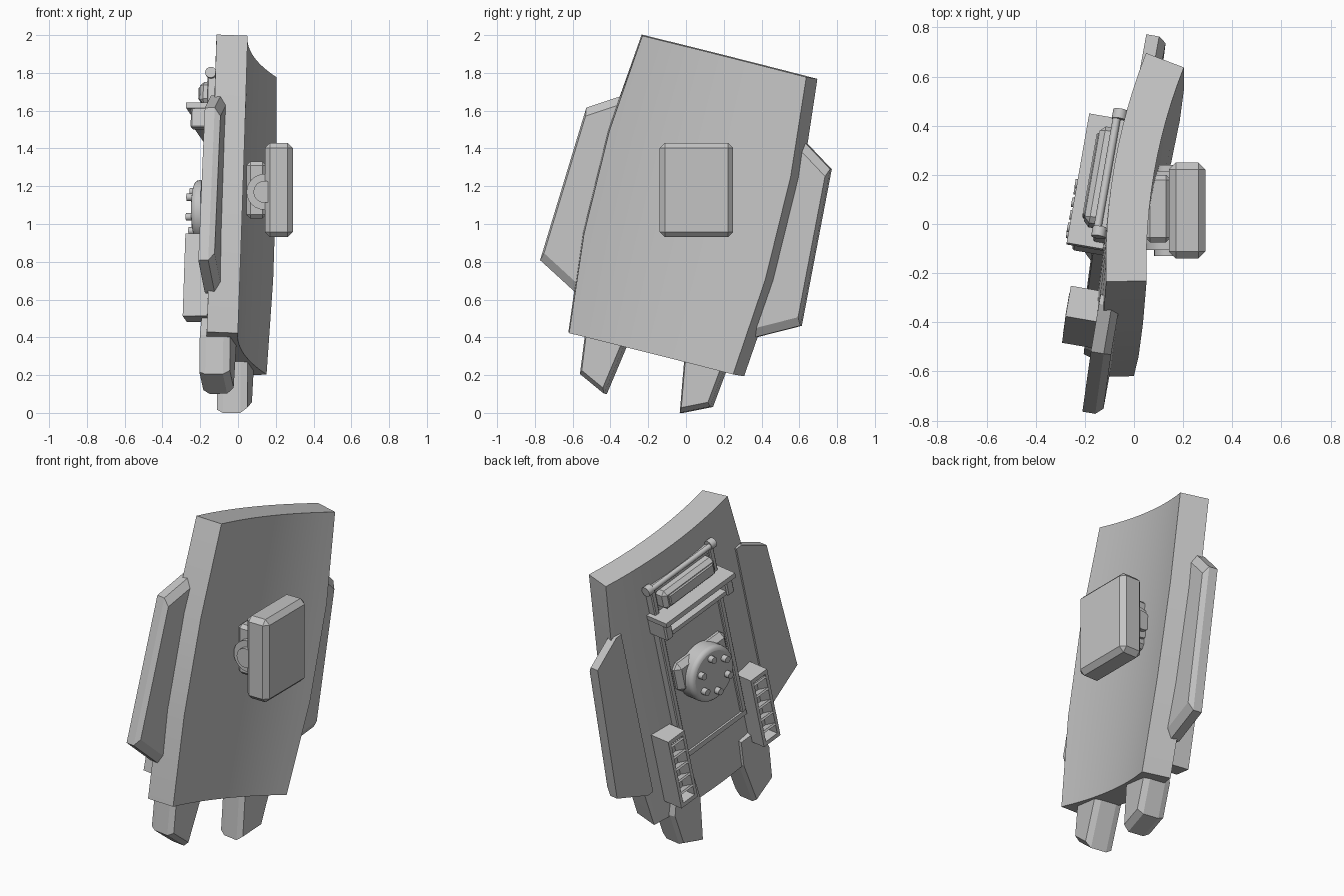
import bpy, bmesh, math
from mathutils import Matrix, Vector

cube = bpy.data.objects.get("Cube")
if cube:
    bpy.data.objects.remove(cube, do_unlink=True)

grey = bpy.data.materials.new("plain grey")
grey.use_nodes = True
grey.diffuse_color = (0.55, 0.55, 0.55, 1)
grey.node_tree.nodes["Principled BSDF"].inputs["Base Color"].default_value = (0.55, 0.55, 0.55, 1)

# Tilted frame of the plate: local x = across, y = outward, z = up
up = Vector((0.032, 0.239, 0.970)).normalized()
out = up.cross(Vector((0.167, 0.955, -0.248))).normalized()
across = out.cross(up)
TILT = Matrix((across, out, up)).transposed().to_4x4()
TILT.translation = (0.101, 0.009, 1.10)
WORLD = Matrix()


def finish(name, bm, frame=TILT, bevel=0, segments=1, smooth=False):
    bmesh.ops.recalc_face_normals(bm, faces=bm.faces)
    mesh = bpy.data.meshes.new(name)
    bm.to_mesh(mesh)
    bm.free()
    mesh.materials.append(grey)
    obj = bpy.data.objects.new(name, mesh)
    bpy.context.collection.objects.link(obj)
    obj.matrix_world = frame
    if bevel:
        mod = obj.modifiers.new("Bevel", "BEVEL")
        mod.width, mod.segments = bevel, segments
        mod.limit_method = "ANGLE"
    if smooth:
        bpy.ops.object.select_all(action="DESELECT")
        obj.select_set(True)
        bpy.context.view_layer.objects.active = obj
        bpy.ops.object.shade_smooth_by_angle(angle=math.radians(35))
    return obj


def loft(name, loops, **kw):
    bm = bmesh.new()
    rings = [[bm.verts.new(p) for p in loop] for loop in loops]
    n = len(rings[0])
    for low, high in zip(rings, rings[1:]):
        for i in range(n):
            j = (i + 1) % n
            bm.faces.new((low[i], low[j], high[j], high[i]))
    bm.faces.new(rings[0])
    bm.faces.new(rings[-1])
    return finish(name, bm, **kw)


def box(name, x, y, z, turn=0, **kw):
    bm = bmesh.new()
    bmesh.ops.create_cube(bm, size=1)
    spans = (x, y, z)
    size = [hi - lo for lo, hi in spans]
    mid = Vector([(lo + hi) / 2 for lo, hi in spans])
    m = Matrix.Translation(mid) @ Matrix.Rotation(turn, 4, "X") @ Matrix.Diagonal((*size, 1))
    bmesh.ops.transform(bm, matrix=m, verts=bm.verts)
    return finish(name, bm, **kw)


def cylinder(name, centre, radius, depth, axis, sides=24, **kw):
    bm = bmesh.new()
    bmesh.ops.create_cone(bm, cap_ends=True, segments=sides, radius1=radius, radius2=radius, depth=depth)
    turn = Vector((0, 0, 1)).rotation_difference(Vector(axis)).to_matrix().to_4x4()
    bmesh.ops.transform(bm, matrix=Matrix.Translation(centre) @ turn, verts=bm.verts)
    return finish(name, bm, smooth=True, **kw)


# Curved main plate, widest in the middle
R, THICK, SAG, STEPS = 2.3, 0.165, 0.045, 12
rows = []
for height, half in ((-0.811, 0.454), (-0.28, 0.502), (0.28, 0.502), (0.811, 0.454)):
    limit = math.asin(half / R)
    angles = [limit * (2 * i / STEPS - 1) for i in range(STEPS + 1)]
    arc = lambda r, t: (r * math.sin(t), r * math.cos(t) - R + SAG, height)
    rows.append([arc(R, t) for t in angles] + [arc(R + THICK, t) for t in reversed(angles)])
loft("main_plate", rows, smooth=True)

# Side wings, lower legs and louvred vents on both sides
wing = [(0.46, 0.475), (0.50, 0.475), (0.675, 0.365), (0.72, -0.478), (0.50, -0.595), (0.46, -0.595)]
leg = [(0.18, -0.64), (0.165, -0.80), (0.21, -1.08), (0.36, -1.01), (0.385, -0.80), (0.33, -0.64)]


def shrink(points, k):
    cx = sum(p[0] for p in points) / len(points)
    cz = sum(p[1] for p in points) / len(points)
    return [(cx + (x - cx) * k, cz + (z - cz) * k) for x, z in points]


for side, s in (("left", 1), ("right", -1)):
    flat = lambda pts, y: [(s * px, y, pz) for px, pz in pts]
    loft(side + "_wing", [flat(shrink(wing, 0.90), 0.095), flat(wing, 0.125), flat(wing, 0.178)])
    loft(side + "_leg", [flat(shrink(leg, 0.88), 0.055), flat(leg, 0.09), flat(leg, 0.185),
                         flat(shrink(leg, 0.92), 0.218)])
    span = lambda lo, hi: tuple(sorted((s * lo, s * hi)))
    box(side + "_vent_back", span(0.265, 0.395), (0.15, 0.225), (-0.70, -0.25))
    box(side + "_vent_inner_wall", span(0.265, 0.285), (0.2, 0.31), (-0.70, -0.25))
    box(side + "_vent_outer_wall", span(0.375, 0.395), (0.2, 0.31), (-0.70, -0.25))
    box(side + "_vent_top", span(0.285, 0.375), (0.2, 0.31), (-0.275, -0.25))
    box(side + "_vent_bottom", span(0.285, 0.375), (0.2, 0.31), (-0.70, -0.675))
    for i in range(5):
        z = -0.635 + i * 0.08
        box(side + "_vent_slat", span(0.285, 0.375), (0.215, 0.315), (z - 0.006, z + 0.006), turn=0.5)
    # Panel rails and bracket end blocks
    box(side + "_panel_rail", span(0.215, 0.25), (0.16, 0.245), (-0.46, 0.66), bevel=0.006)
    box(side + "_bracket_block", span(0.215, 0.27), (0.18, 0.325), (0.36, 0.47), bevel=0.008)
    cylinder(side + "_roller_cap", (s * 0.25, 0.225, 0.66), 0.03, 0.04, (1, 0, 0), sides=12)

# Central panel with rails
box("central_panel", (-0.22, 0.22), (0.16, 0.228), (-0.47, 0.64))
box("panel_bottom_rail", (-0.25, 0.25), (0.16, 0.24), (-0.49, -0.46))
box("panel_top_rail", (-0.25, 0.25), (0.16, 0.24), (0.63, 0.66))
cylinder("roller_bar", (0, 0.235, 0.66), 0.016, 0.5, (1, 0, 0), sides=12)
box("upper_case", (-0.205, 0.205), (0.2, 0.295), (0.51, 0.63), bevel=0.022)
box("upper_case_lid", (-0.175, 0.175), (0.29, 0.305), (0.535, 0.605), bevel=0.006)
box("bracket_shelf", (-0.275, 0.275), (0.2, 0.35), (0.465, 0.495))
box("bracket_lower_bar", (-0.22, 0.22), (0.2, 0.315), (0.37, 0.395))

# Hub with a ring of bolts
box("hub_housing", (-0.2, 0.2), (0.2, 0.275), (-0.07, 0.12), bevel=0.03)
HUB = Vector((0, 0, -0.03))
cylinder("hub_disc", HUB + Vector((0, 0.265, 0)), 0.165, 0.13, (0, 1, 0), sides=40, bevel=0.025, segments=3)
for i in range(6):
    t = math.tau * (i + 0.5) / 6
    spot = HUB + Vector((0.107 * math.cos(t), 0.34, 0.107 * math.sin(t)))
    cylinder("hub_bolt", spot, 0.02, 0.045, (0, 1, 0), sides=12)

# Upright pad on the concave side with its swivel mount
box("pad", (0.142, 0.29), (-0.14, 0.25), (0.93, 1.43), frame=WORLD, bevel=0.028)
box("pad_mount", (0.045, 0.15), (-0.075, 0.2), (1.03, 1.33), frame=WORLD, bevel=0.02)
cylinder("pad_swivel", (0.14, 0.055, 1.17), 0.095, 0.32, (0, 1, 0), frame=WORLD)
cylinder("pad_swivel_pin", (0.14, 0.055, 1.17), 0.058, 0.37, (0, 1, 0), frame=WORLD)
